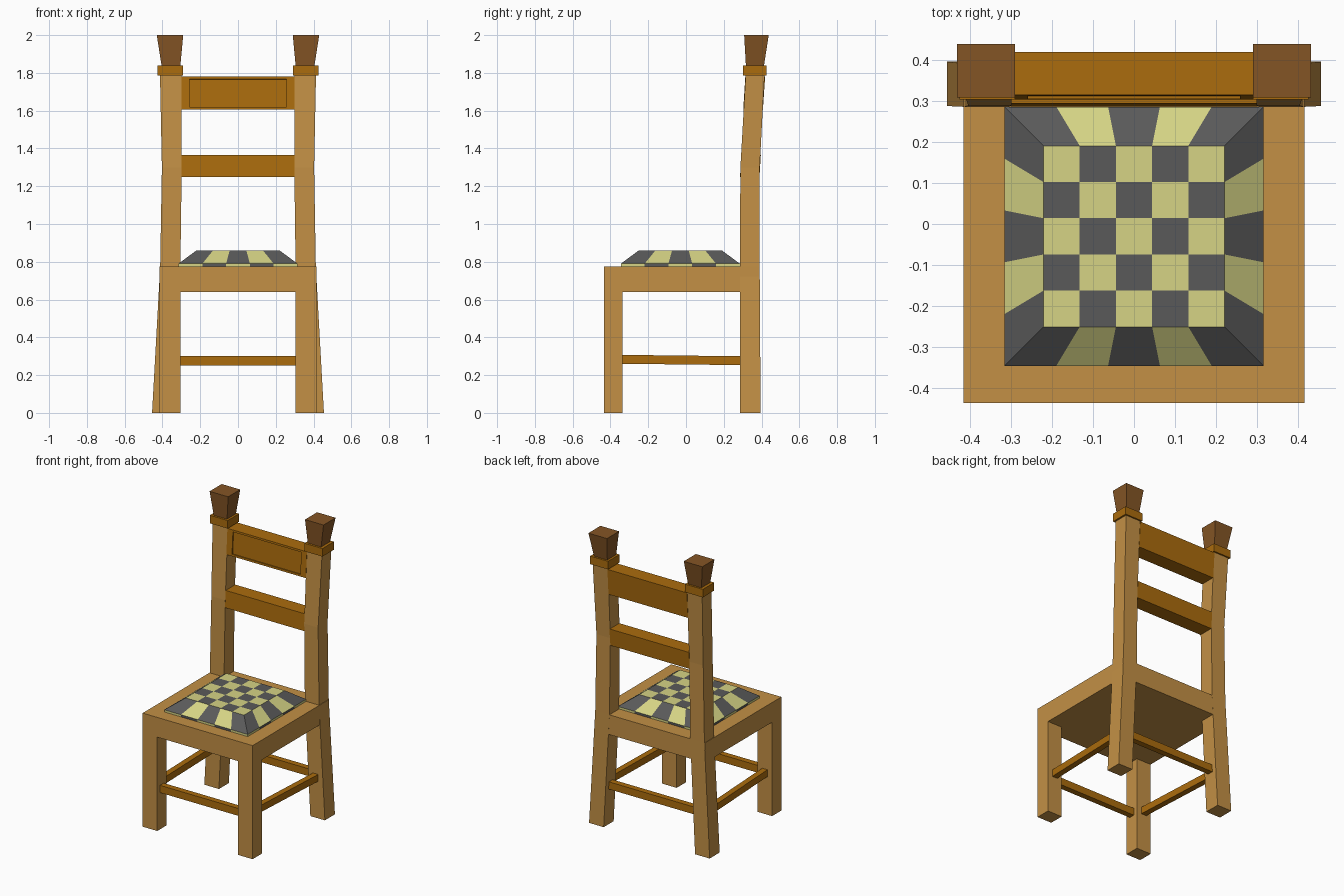
import bpy
import bmesh
from mathutils import Vector

default = bpy.data.objects.get("Cube")
if default:
    bpy.data.objects.remove(default, do_unlink=True)


def material(name, r, g, b):
    linear = [(c / 255 / 12.92) if c < 11 else ((c / 255 + 0.055) / 1.055) ** 2.4 for c in (r, g, b)]
    mat = bpy.data.materials.new(name)
    mat.use_nodes = True
    mat.diffuse_color = (*linear, 1)
    bsdf = next(n for n in mat.node_tree.nodes if n.type == "BSDF_PRINCIPLED")
    bsdf.inputs["Base Color"].default_value = (*linear, 1)
    return mat


frame_wood = material("light_wood", 195, 144, 69)
rail_wood = material("amber_wood", 171, 108, 13)
cap_wood = material("brown_wood", 132, 85, 37)
cream = material("cream_fabric", 214, 212, 133)
grey = material("grey_fabric", 90, 90, 90)


def add_object(name, bm, *mats):
    bmesh.ops.recalc_face_normals(bm, faces=bm.faces[:])
    mesh = bpy.data.meshes.new(name)
    bm.to_mesh(mesh)
    bm.free()
    for mat in mats:
        mesh.materials.append(mat)
    obj = bpy.data.objects.new(name, mesh)
    bpy.context.scene.collection.objects.link(obj)
    return obj


def ring_z(x0, x1, y0, y1, z):
    return [(x0, y0, z), (x1, y0, z), (x1, y1, z), (x0, y1, z)]


def ring_y(x0, x1, z0, z1, y):
    return [(x0, y, z0), (x1, y, z0), (x1, y, z1), (x0, y, z1)]


def loft_mesh(rings, side=1):
    """Four-sided solid through a list of rings, optionally mirrored."""
    bm = bmesh.new()
    loops = [[bm.verts.new((side * x, y, z)) for x, y, z in ring] for ring in rings]
    for a, b in zip(loops, loops[1:]):
        for i in range(4):
            j = (i + 1) % 4
            bm.faces.new((a[i], a[j], b[j], b[i]))
    bm.faces.new(loops[0][::-1])
    bm.faces.new(loops[-1])
    bmesh.ops.recalc_face_normals(bm, faces=bm.faces[:])
    return bm


def loft(name, mat, rings, side=1):
    return add_object(name, loft_mesh(rings, side), mat)


def box(name, mat, x0, x1, y0, y1, z0, z1, side=1):
    return loft(name, mat, [ring_z(x0, x1, y0, y1, z0), ring_z(x0, x1, y0, y1, z1)], side)


# Seat slab
box("seat_frame", frame_wood, -0.415, 0.415, -0.435, 0.39, 0.64, 0.775)

# Legs, back posts, collars, finials and side stretchers, mirrored
for label, side in (("left", 1), ("right", -1)):
    box(label + "_front_leg", frame_wood, 0.305, 0.415, -0.435, -0.335, 0, 0.64, side)
    loft(label + "_back_post", frame_wood, [
        ring_z(0.345, 0.455, 0.287, 0.395, 0),
        ring_z(0.305, 0.412, 0.285, 0.39, 0.775),
        ring_z(0.298, 0.403, 0.288, 0.39, 1.3),
        ring_z(0.298, 0.413, 0.316, 0.416, 1.79)], side)
    box(label + "_collar", rail_wood, 0.29, 0.425, 0.303, 0.426, 1.785, 1.84, side)
    loft(label + "_finial", cap_wood, [
        ring_z(0.305, 0.405, 0.317, 0.413, 1.84),
        ring_z(0.29, 0.43, 0.308, 0.438, 2.0)], side)
    loft(label + "_side_stretcher", rail_wood, [
        ring_y(0.34, 0.38, 0.26, 0.307, -0.34),
        ring_y(0.365, 0.405, 0.253, 0.3, 0.29)], side)

# Front and back stretchers
box("front_stretcher", rail_wood, -0.31, 0.31, -0.405, -0.365, 0.25, 0.3)
box("back_stretcher", rail_wood, -0.34, 0.34, 0.32, 0.36, 0.25, 0.3)

# Lower back rail
loft("lower_back_rail", rail_wood, [
    ring_z(-0.3, 0.3, 0.286, 0.389, 1.25),
    ring_z(-0.3, 0.3, 0.293, 0.396, 1.365)])

# Top back rail with a shallow recessed panel
bm = loft_mesh([ring_z(-0.3, 0.3, 0.303, 0.407, 1.605),
                ring_z(-0.3, 0.3, 0.314, 0.419, 1.78)])
panel = min(bm.faces, key=lambda f: f.normal.y)
bmesh.ops.inset_region(bm, faces=[panel], thickness=0.019)
for v in panel.verts:
    v.co.x *= 0.9
bmesh.ops.inset_region(bm, faces=[panel], thickness=0, depth=-0.008)
add_object("top_back_rail", bm, rail_wood)

# Checked cushion: flat top, sloping border and a thin upright edge
bm = bmesh.new()
centre = Vector((0, -0.03, 0))
bmesh.ops.create_grid(bm, x_segments=5, y_segments=5, size=0.22)
bmesh.ops.translate(bm, verts=bm.verts[:], vec=centre + Vector((0, 0, 0.86)))
for f in bm.faces:
    c = f.calc_center_median() - centre
    f.material_index = (round(c.x / 0.088) + round(c.y / 0.088) + 1) % 2
for spread, height in ((0.315 / 0.22, 0.79), (1, 0.774)):
    old_faces = set(bm.faces)
    rim = [e for e in bm.edges if e.is_boundary]
    result = bmesh.ops.extrude_edge_only(bm, edges=rim)["geom"]
    for v in (g for g in result if isinstance(g, bmesh.types.BMVert)):
        v.co = centre + (v.co - centre) * spread
        v.co.z = height
    # Each new check takes the opposite colour of the one it grew from
    for f in set(bm.faces) - old_faces:
        parent = next(n for e in f.edges for n in e.link_faces if n in old_faces)
        f.material_index = 1 - parent.material_index
add_object("seat_cushion", bm, grey, cream)
